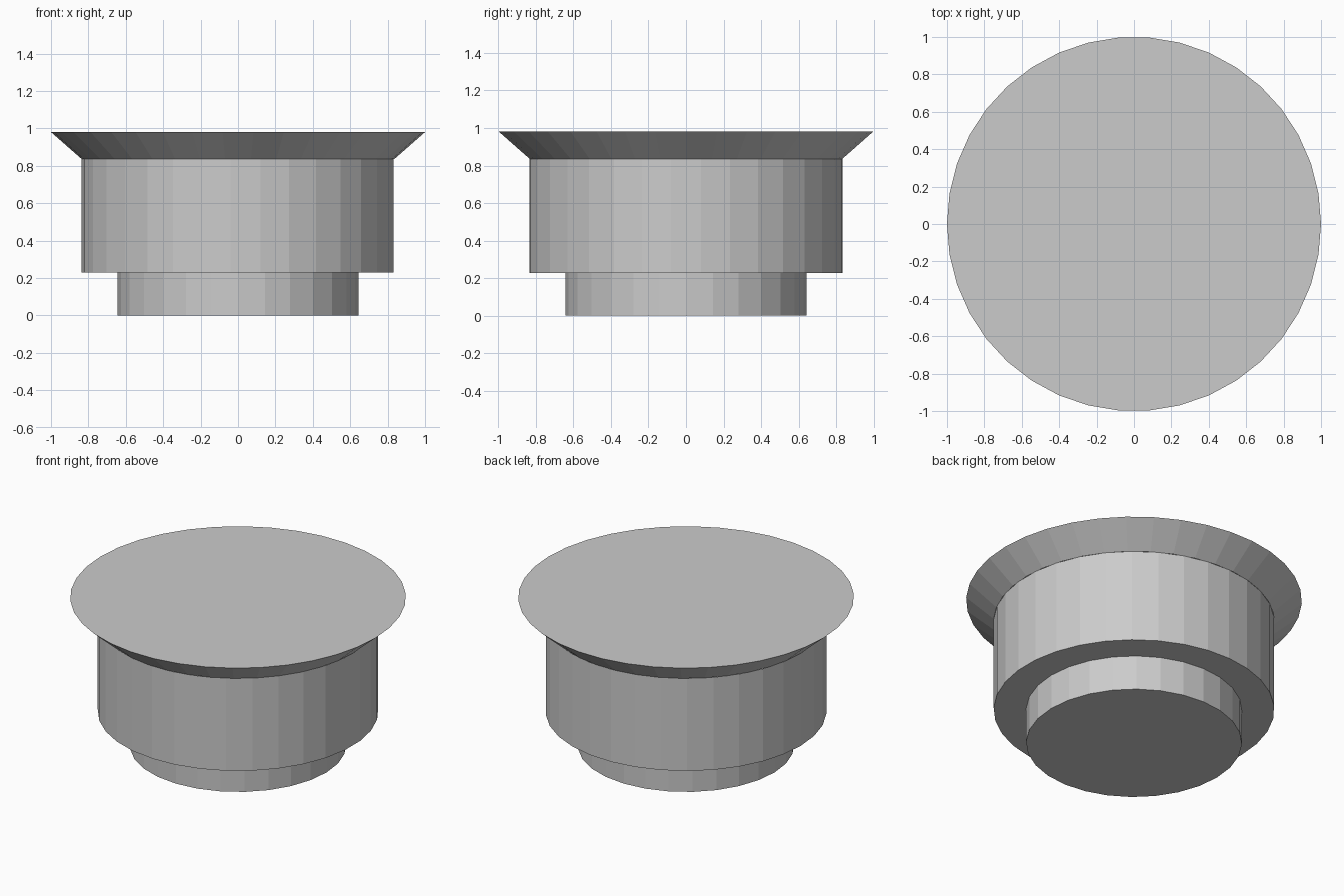
import bpy
import bmesh
from math import sin, cos, pi

if "Cube" in bpy.data.objects:
    bpy.data.objects.remove(bpy.data.objects["Cube"])


def lathe(name, profile, sides, start=0.0, cap_bottom=False, cap_top=False):
    """Revolve (radius, z) points, ordered bottom to top, into flat facets."""
    bm = bmesh.new()
    rings = []
    for r, z in profile:
        angles = [start + 2 * pi * i / sides for i in range(sides)]
        rings.append([bm.verts.new((r * cos(a), r * sin(a), z)) for a in angles])
    for low, high in zip(rings, rings[1:]):
        for i in range(sides):
            j = (i + 1) % sides
            bm.faces.new((low[i], low[j], high[j], high[i]))
    if cap_bottom:
        bm.faces.new(rings[0][::-1])
    if cap_top:
        bm.faces.new(rings[-1])
    mesh = bpy.data.meshes.new(name)
    bm.to_mesh(mesh)
    bm.free()
    obj = bpy.data.objects.new(name, mesh)
    bpy.context.collection.objects.link(obj)
    return obj


BASE_R, BODY_R, RIM_R = 0.643, 0.836, 1.0
STEP_Z, NECK_Z, TOP_Z = 0.228, 0.836, 0.98

# Narrow foot at the bottom
lathe("foot", [(BASE_R, 0), (BASE_R, STEP_Z)], 28, cap_bottom=True)

# Main drum, with the flat underside step around the foot
lathe("body", [(BASE_R - 0.01, STEP_Z), (BODY_R, STEP_Z), (BODY_R, NECK_Z)],
      33, start=pi)

# Flared rim closed by the flat top
lathe("flared_rim", [(BODY_R, NECK_Z), (RIM_R, TOP_Z)], 38, cap_top=True)
